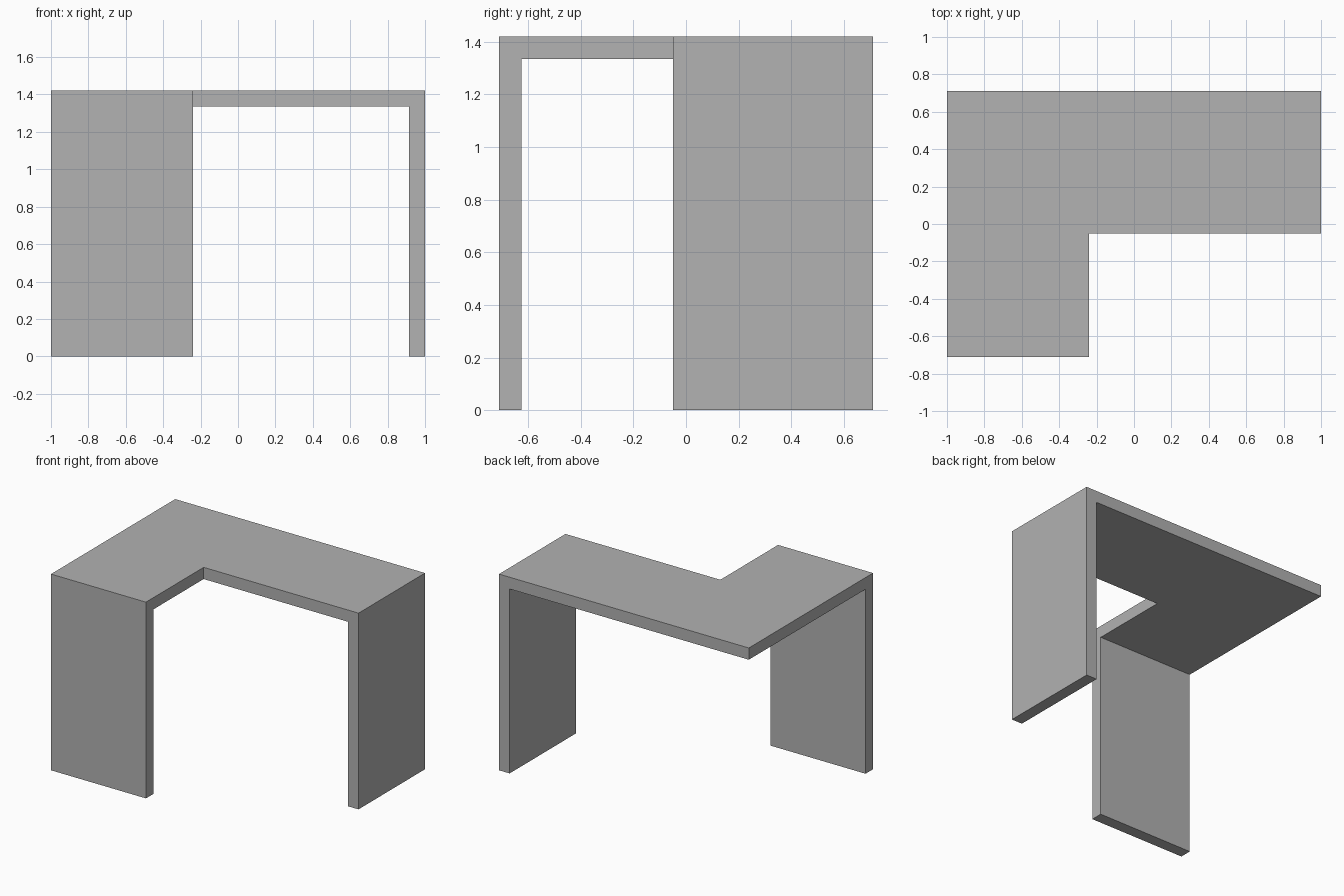
import bpy
import bmesh

WIDTH, DEPTH, HEIGHT = 2.0, 1.42, 1.42
THICK = 0.085
NOTCH_X, NOTCH_Y = -0.24, -0.05

cube = bpy.data.objects.get("Cube")
if cube:
    bpy.data.objects.remove(cube, do_unlink=True)

grey = bpy.data.materials.new("plain_grey")
grey.use_nodes = True
colour = (0.445, 0.445, 0.445, 1)
grey.diffuse_color = colour
grey.node_tree.nodes["Principled BSDF"].inputs["Base Color"].default_value = colour

# L-shaped top sheet, listed counter-clockwise from the front right corner
x, y = WIDTH / 2, DEPTH / 2
outline = [(-x, -y), (NOTCH_X, -y), (NOTCH_X, NOTCH_Y), (x, NOTCH_Y), (x, y), (-x, y)]
bm = bmesh.new()
top = [bm.verts.new((px, py, HEIGHT)) for px, py in outline]
bm.faces.new(top)


def fold_down(a, b):
    """Add a leg panel that drops from the top edge a-b to the ground."""
    feet = [bm.verts.new((v.co.x, v.co.y, 0)) for v in (a, b)]
    bm.faces.new((b, a, feet[0], feet[1]))


# Front leg panel and left leg panel
fold_down(top[0], top[1])
fold_down(top[3], top[4])
bm.normal_update()

mesh = bpy.data.meshes.new("corner_table")
bm.to_mesh(mesh)
bm.free()
mesh.materials.append(grey)
table = bpy.data.objects.new("corner_table", mesh)
bpy.context.collection.objects.link(table)

# Board thickness, grown inwards from the outer sheet
board = table.modifiers.new("board_thickness", "SOLIDIFY")
board.thickness = THICK
board.offset = -1
board.use_even_offset = True
board.use_quality_normals = True
